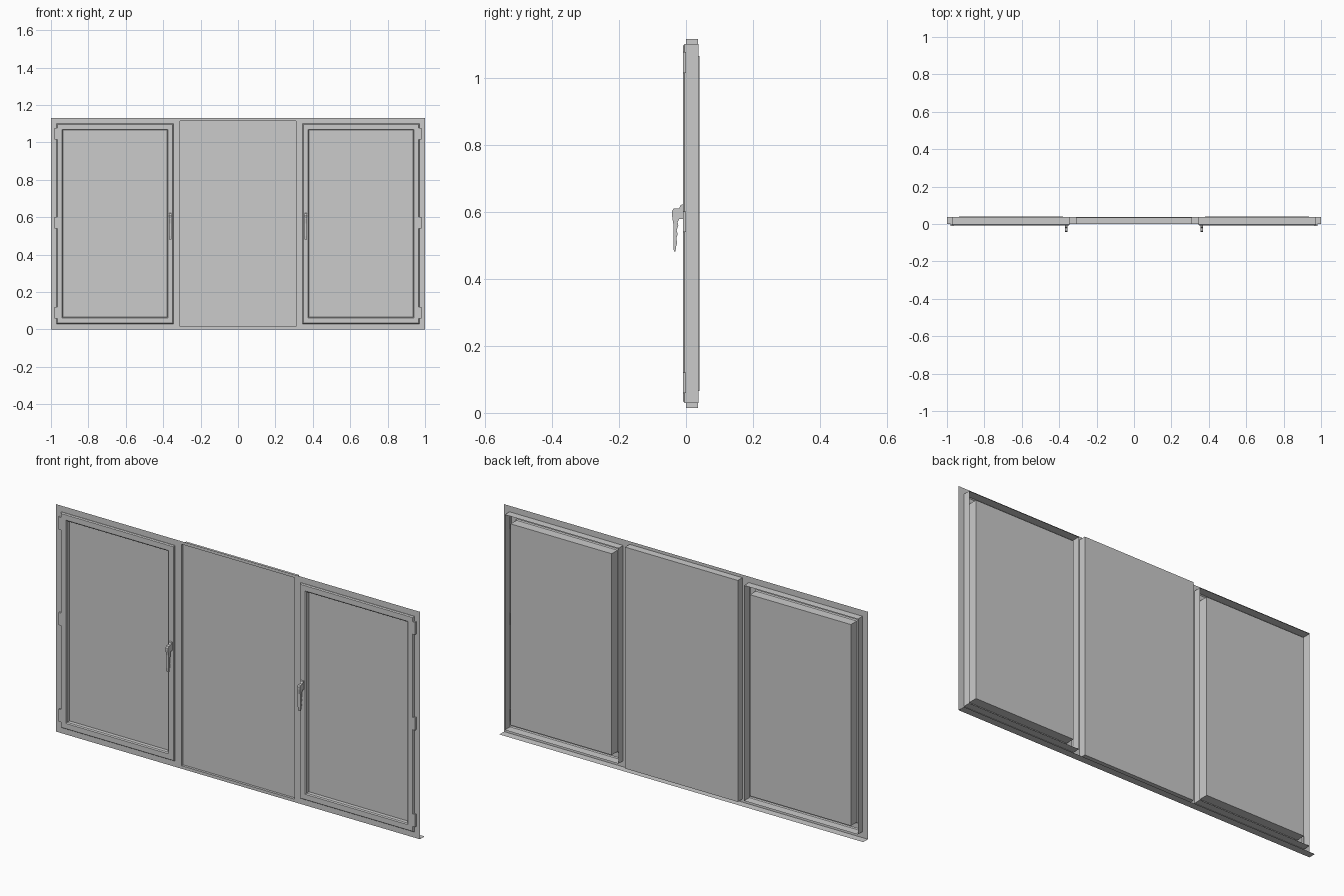
import bpy, bmesh

if "Cube" in bpy.data.objects:
    bpy.data.objects.remove(bpy.data.objects["Cube"])

H = 1.13


def finish(name, bm, recalc=True):
    if recalc:
        bmesh.ops.recalc_face_normals(bm, faces=bm.faces)
    me = bpy.data.meshes.new(name)
    bm.to_mesh(me)
    bm.free()
    ob = bpy.data.objects.new(name, me)
    bpy.context.collection.objects.link(ob)
    return ob


def box(name, x0, x1, y0, y1, z0, z1):
    bm = bmesh.new()
    bmesh.ops.create_cube(bm, size=1)
    for v in bm.verts:
        v.co = ((x0 + x1) / 2 + v.co.x * (x1 - x0),
                (y0 + y1) / 2 + v.co.y * (y1 - y0),
                (z0 + z1) / 2 + v.co.z * (z1 - z0))
    return finish(name, bm)


def ring(name, x0, x1, z0, z1, profile):
    """Sweep a profile of (inset, y) points round a rectangle."""
    bm = bmesh.new()
    loops = [[bm.verts.new(c) for c in ((x0 + d, y, z0 + d), (x1 - d, y, z0 + d),
                                        (x1 - d, y, z1 - d), (x0 + d, y, z1 - d))]
             for d, y in profile]
    for a, b in zip(loops, loops[1:]):
        for i in range(4):
            j = (i + 1) % 4
            bm.faces.new((a[i], a[j], b[j], b[i]))
    return finish(name, bm)


def extrude_yz(name, pts, x, width):
    """Extrude a side profile of (y, z) points along x."""
    bm = bmesh.new()
    f = bm.faces.new([bm.verts.new((x - width / 2, y, z)) for y, z in pts])
    ext = bmesh.ops.extrude_face_region(bm, geom=[f])
    for v in ext["geom"]:
        if isinstance(v, bmesh.types.BMVert):
            v.co.x += width
    return finish(name, bm)


# Thin outer frame sheet with three openings
holes = [(-0.97, -0.345, 0.03, 1.10), (-0.31, 0.31, 0.015, 1.115), (0.345, 0.97, 0.03, 1.10)]
xs = [-1, -0.97, -0.345, -0.31, 0.31, 0.345, 0.97, 1]
zs = [0, 0.015, 0.03, 1.10, 1.115, H]
bm = bmesh.new()
grid = [[bm.verts.new((x, 0, z)) for z in zs] for x in xs]
for i in range(len(xs) - 1):
    for k in range(len(zs) - 1):
        cx, cz = (xs[i] + xs[i + 1]) / 2, (zs[k] + zs[k + 1]) / 2
        if not any(a < cx < b and c < cz < d for a, b, c, d in holes):
            bm.faces.new((grid[i][k], grid[i + 1][k], grid[i + 1][k + 1], grid[i][k + 1]))
# Sill lip running back along the bottom edge
back = [bm.verts.new((x, 0.037, 0)) for x in xs]
for i in range(len(xs) - 1):
    bm.faces.new((grid[i][0], back[i], back[i + 1], grid[i + 1][0]))
finish("outer_frame", bm)

# Fixed centre pane with its reveal
ring("centre_reveal", *holes[1], [(0, 0), (0, 0.012)])
box("centre_pane", -0.31, 0.31, 0.012, 0.036, 0.015, 1.115)

# Handle side profile: base, neck, lever with finger grips
handle = [(-0.009, 0.622), (-0.016, 0.620), (-0.021, 0.610), (-0.037, 0.609),
          (-0.042, 0.602), (-0.042, 0.590), (-0.038, 0.565), (-0.038, 0.500),
          (-0.036, 0.481), (-0.031, 0.481), (-0.030, 0.495), (-0.026, 0.508),
          (-0.029, 0.520), (-0.025, 0.533), (-0.028, 0.545), (-0.023, 0.558),
          (-0.025, 0.568), (-0.020, 0.579), (-0.009, 0.579)]
sash_profile = [(0, 0.037), (0, -0.004), (0.004, -0.009), (0.030, -0.009),
                (0.035, -0.005), (0.035, 0.014)]

for side, (x0, x1, z0, z1) in (("left", holes[0]), ("right", holes[2])):
    s = -1 if side == "left" else 1
    # Opening sash and its glazing
    ring(side + "_sash", x0, x1, z0, z1, sash_profile)
    box(side + "_pane", x0 + 0.035, x1 - 0.035, 0.014, 0.041, z0 + 0.035, z1 - 0.035)
    # Lever handle
    extrude_yz(side + "_handle", handle, s * 0.362, 0.014)
    # Three hinges on the outer edge
    for n, z in enumerate((0.09, 0.57, 1.045)):
        a, b = sorted((s * 0.966, s * 0.98))
        box(f"{side}_hinge_{n + 1}", a, b, -0.0095, 0, z - 0.031, z + 0.031)
